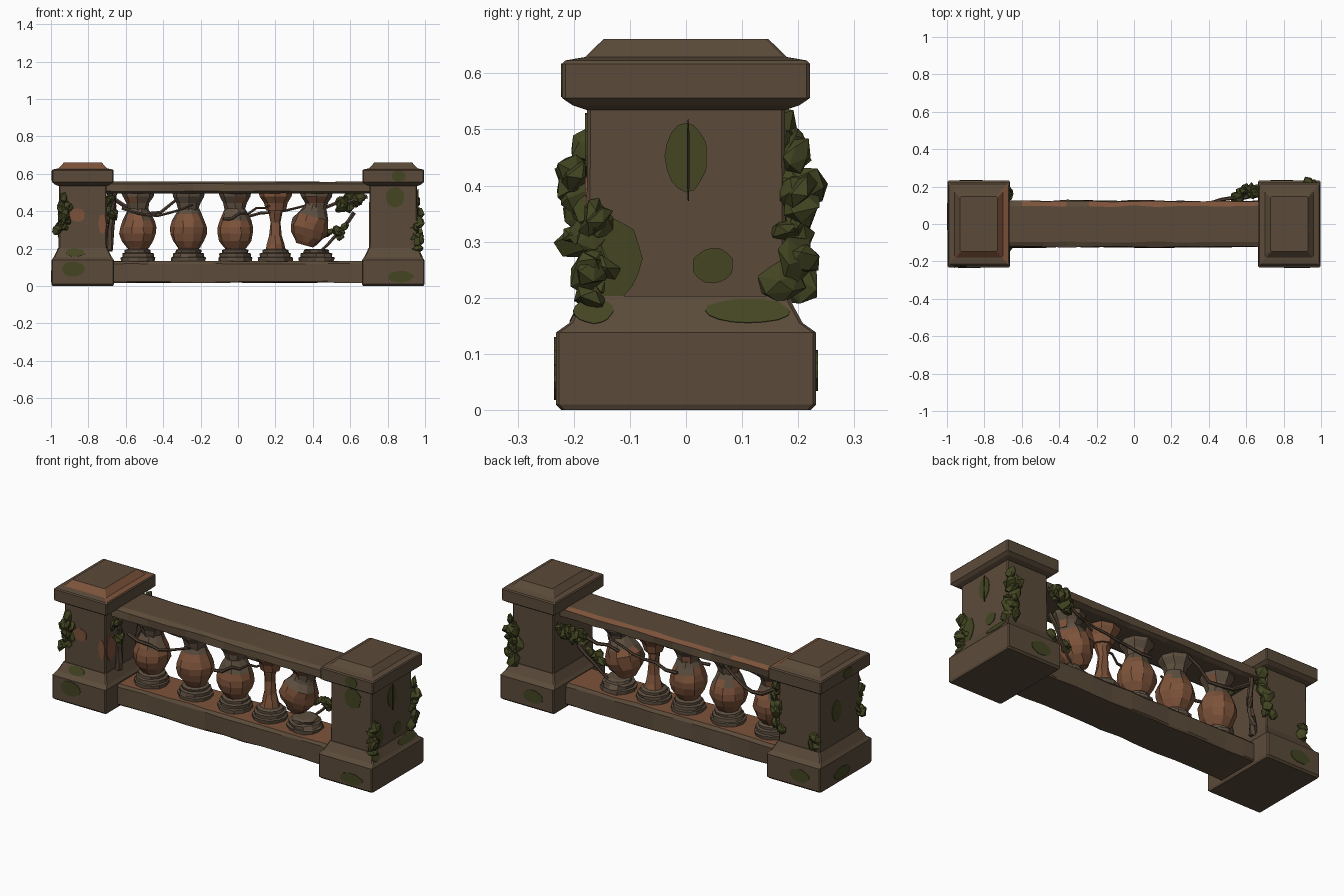
import bpy, bmesh, math, random
from mathutils import Vector, Matrix, Euler

if "Cube" in bpy.data.objects:
    bpy.data.objects.remove(bpy.data.objects["Cube"])

random.seed(7)
U = random.uniform


def material(name, *rgb):
    m = bpy.data.materials.new(name)
    m.diffuse_color = (*rgb, 1)
    m.use_nodes = True
    m.node_tree.nodes["Principled BSDF"].inputs["Base Color"].default_value = m.diffuse_color
    return m


STONE = material("brown stone", .105, .070, .042)
CLAY = material("worn orange clay", .205, .086, .043)
PALE = material("greyish stone", .112, .079, .052)
MOSS = material("moss green", .056, .060, .016)
VINE = material("vine bark", .085, .056, .036)
CRACK = material("dark crack", .016, .011, .008)


def finish(name, bm, mats, rule=None):
    bmesh.ops.recalc_face_normals(bm, faces=bm.faces)
    bm.normal_update()
    if rule:
        for f in bm.faces:
            f.material_index = rule(f)
    me = bpy.data.meshes.new(name)
    bm.to_mesh(me)
    bm.free()
    for m in mats:
        me.materials.append(m)
    ob = bpy.data.objects.new(name, me)
    bpy.context.collection.objects.link(ob)
    return ob


def skin(bm, rings):
    """Bridge a list of point rings and cap both ends."""
    vs = [[bm.verts.new(p) for p in r] for r in rings]
    n = len(vs[0])
    for a, b in zip(vs, vs[1:]):
        for i in range(n):
            j = (i + 1) % n
            bm.faces.new((a[i], a[j], b[j], b[i]))
    bm.faces.new(vs[0][::-1])
    bm.faces.new(vs[-1])


def circle(n, rx, ry):
    return [(rx * math.cos(math.tau * i / n), ry * math.sin(math.tau * i / n)) for i in range(n)]


def rect_stack(name, cx, levels, mats, rule=None, c=.006):
    """Chamfered rectangles stacked along z: (z, half x, half y)."""
    bm, rings = bmesh.new(), []
    for z, hx, hy in levels:
        quarter = ((1, 1, 1), (-1, 1, 0), (-1, -1, 1), (1, -1, 0))
        ring = []
        for sx, sy, along_y_first in quarter:
            a, b = (sx * hx, sy * (hy - c)), (sx * (hx - c), sy * hy)
            ring += [a, b] if along_y_first else [b, a]
        rings.append([(cx + x, y, z) for x, y in ring])
    skin(bm, rings)
    return finish(name, bm, mats, rule)


def rail(name, half, mats, rule):
    """Worn beam along x; half is one side of the section as (y, z), bottom to top."""
    section = half + [(-y, z) for y, z in reversed(half)]
    bm = bmesh.new()
    skin(bm, [[(.12 * k, y + U(-.005, .005), z + U(-.002, .002)) for y, z in section]
              for k in range(-6, 7)])
    return finish(name, bm, mats, rule)


def lathe(name, x, profile, mats, rule=None, n=10, wear=.004, tilt=0):
    bm = bmesh.new()
    skin(bm, [[(px + U(-wear, wear), py + U(-wear, wear), z) for px, py in circle(n, r, r)]
              for r, z in profile])
    bm.transform(Matrix.Translation((x, 0, .13 * tilt)) @ Matrix.Rotation(tilt, 4, 'Y'))
    return finish(name, bm, mats, rule)


def vine(name, start, end, sag, r):
    """Tapered twig from start to end with a sag and a random wobble."""
    a, b = Vector(start), Vector(end)
    pts = [a.lerp(b, k / 6) + Vector((0, U(-.01, .01), U(-.01, .01) - sag * math.sin(math.pi * k / 6)))
           for k in range(7)]
    bm, rings = bmesh.new(), []
    for k, p in enumerate(pts):
        t = (pts[min(k + 1, 6)] - pts[max(k - 1, 0)]).to_track_quat('Z', 'Y')
        rr = r * (1 - k / 15)
        rings.append([p + t @ Vector((x, y, 0)) for x, y in circle(6, rr, rr)])
    skin(bm, rings)
    return finish(name, bm, [VINE])


def ivy(name, start, end, count, size=.042):
    """Chunky faceted leaves scattered from start to end."""
    a, b = Vector(start), Vector(end)
    bm = bmesh.new()
    for i in range(count):
        p = a.lerp(b, i / (count - 1)) + Vector([U(-.02, .02) for _ in range(3)])
        s = size * U(.75, 1.1)
        m = (Matrix.Translation(p) @ Euler([U(0, math.tau) for _ in range(3)]).to_matrix().to_4x4()
             @ Matrix.Diagonal((s, s * .85, s * .5, 1)))
        for v in bmesh.ops.create_icosphere(bm, subdivisions=1, radius=1, matrix=m)['verts']:
            v.co += Vector([U(-.13, .13) * s for _ in range(3)])
    return finish(name, bm, [MOSS])


def patch(name, side, face, u, z, ru, rv, mat=MOSS, lift=0):
    """Thin oval plate on a pillar face; face is '+x', '-x', '+y' or '-y'."""
    s = 1 if face[0] == '+' else -1
    dx, dy = ((.168, .232) if z < .15 else (.144, .195) if z < .2
              else (.129, .177) if z < .54 else (.165, .220))
    up = .47 if .15 < z < .2 else 0
    if face[1] == 'x':
        at, nrm = (side * .83 + s * (dx + lift), u, z), (s, 0, up)
    else:
        at, nrm = (side * .83 + u, s * (dy + lift), z), (0, s, up)
    bm = bmesh.new()
    out = [(x * k, y * k) for x, y in circle(16, ru, rv) for k in [U(.95, 1.06)]]
    skin(bm, [[(x, y, h) for x, y in out] for h in (-.003, .003)])
    bm.transform(Matrix.Translation(at) @ Vector(nrm).to_track_quat('Z', 'Y').to_matrix().to_4x4())
    return finish(name, bm, [mat])


def cap_wear(f):
    """Left cap: bare clay on the front slope and along the inner edge."""
    p, nrm = f.calc_center_median(), f.normal
    return int(p.x < 0 and p.z > .622 and nrm.z < .999
               and (nrm.y < -.3 or p.x > -.74))


# pillars: plinth, shaft, cap and raised top
for side, label in ((-1, "left"), (1, "right")):
    cx = side * .83
    rect_stack(label + "_pillar_base", cx, [
        (0, .162, .222), (.01, .167, .232), (.138, .167, .232),
        (.155, .155, .208), (.203, .132, .182)], [STONE])
    rect_stack(label + "_pillar_shaft", cx, [(.19, .129, .178), (.545, .128, .176)], [STONE])
    rect_stack(label + "_pillar_cap", cx, [
        (.535, .13, .178), (.543, .15, .202), (.556, .165, .221), (.617, .165, .221),
        (.623, .16, .215), (.629, .13, .18), (.661, .1, .147)], [STONE, CLAY], cap_wear)

# rails between the pillars
rail("bottom_rail", [(.12, .017), (.125, .025), (.122, .118), (.108, .133)],
     [STONE, CLAY], lambda f: int(f.normal.z > .85))
rail("top_rail", [(.1, .495), (.122, .506), (.122, .546), (.095, .558)], [STONE, CLAY],
     lambda f: int(.2 < f.normal.z < .96 and f.normal.y > 0 and random.random() < .55))

# balusters: round foot, egg-shaped body, flared head
FOOT = [(.09, .125), (.092, .152), (.084, .156), (.084, .174), (.07, .178), (.07, .192), (.055, .198)]
BODY = [(.048, .19), (.06, .206), (.084, .24), (.097, .28), (.097, .315), (.086, .35),
        (.068, .385), (.054, .415)]
HEAD = [(.053, .405), (.062, .445), (.084, .478), (.088, .502)]
STUMP = [(.055, .19), (.042, .225), (.03, .27), (.028, .34), (.036, .39), (.05, .42)]


def worn(f):
    return int(f.calc_center_median().z + U(-.03, .03) > .365)


for i, x in enumerate((-.535, -.265, -.015, .2, .42)):
    n = str(i + 1)
    lathe("baluster_foot_" + n, x, FOOT, [PALE], n=12, wear=.008 if i == 4 else .003)
    lathe("baluster_head_" + n, x, HEAD, [PALE, CLAY],
          lambda f: int(i == 3 or random.random() < .15), n=8)
    if i == 3:
        lathe("broken_baluster_core", x, STUMP, [CLAY], n=8, wear=.006)
    elif i == 4:
        lathe("tilted_baluster_body", x - .115, BODY, [CLAY, PALE], worn, wear=.008, tilt=.27)
    else:
        lathe("baluster_body_" + n, x, BODY, [CLAY, PALE], worn)

# broken struts on the stump
for s, label in ((-1, "left"), (1, "right")):
    vine("stump_strut_" + label, (.2, 0, .4), (.2 + s * .08, 0, .5), .01, .017)

# vines: twigs through the rails and trunks up the left pillar
vine("twig_back_left", (-.68, .1, .48), (-.28, .08, .49), .1, .013)
vine("twig_front_left", (-.62, -.09, .41), (-.24, -.08, .44), .04, .01)
vine("twig_middle", (-.08, -.1, .35), (.19, -.03, .44), 0, .009)
vine("twig_back_middle", (-.02, .1, .37), (.4, .1, .44), .01, .01)
vine("twig_back_right", (.69, .16, .48), (.35, .1, .4), 0, .013)
vine("twig_loop", (.62, .1, .4), (.45, .05, .2), .02, .012)
for s in (-1, 1):
    vine("trunk_left_" + ("front" if s < 0 else "back"),
         (-.69, s * .08, .19), (-.66, s * .1, .5), 0, .021)

# ivy on the pillar corners and the rail ends
ivy("ivy_left_front", (-.95, -.175, .29), (-.92, -.185, .45), 13, .045)
ivy("ivy_left_inner_front", (-.68, -.12, .39), (-.67, -.08, .52), 7, .036)
ivy("ivy_left_inner_back", (-.71, .19, .28), (-.67, .17, .5), 11)
ivy("ivy_left_outer_back", (-.93, .175, .21), (-.93, .175, .3), 6, .036)
ivy("ivy_right_back", (.945, .185, .23), (.94, .195, .44), 15, .046)
ivy("ivy_right_front", (.955, -.17, .2), (.95, -.155, .35), 12)
ivy("ivy_right_inner", (.65, .18, .48), (.55, .15, .43), 16)
ivy("ivy_right_low", (.47, .05, .27), (.57, .03, .3), 8, .036)

# moss on the right pillar
patch("moss_side_high", 1, '+x', 0, .452, .037, .062)
patch("moss_side_low", 1, '+x', .048, .257, .036, .032)
patch("moss_side_ledge", 1, '+x', .11, .176, .075, .024)
patch("moss_side_ledge_corner", 1, '+x', -.165, .176, .035, .024)
patch("moss_side_corner", 1, '+x', -.13, .27, .05, .07)
patch("moss_front_shaft", 1, '-y', .01, .475, .05, .055)
patch("moss_front_cap", 1, '-y', .03, .587, .038, .03)
# moss on the left pillar
patch("moss_end_shaft", -1, '-x', .03, .38, .04, .06)
patch("moss_end_cap", -1, '-x', -.02, .588, .04, .026)
patch("moss_left_ledge", -1, '-y', -.04, .178, .05, .024)
patch("moss_left_base", -1, '-y', -.05, .09, .06, .04)
# moss low on both bases and on the back faces
for s in (-1, 1):
    patch("moss_back_base_" + str(s), s, '+y', -.04, .07, .06, .035)
    patch("moss_base_" + str(s), s, '-y' if s > 0 else '-x', .04, .05, .07, .03)
# bare clay and a crack
patch("clay_front", -1, '-y', -.03, .38, .042, .035, CLAY)
patch("clay_edge", -1, '-y', .105, .33, .02, .055, CLAY)
patch("clay_inner", -1, '+x', -.13, .33, .04, .07, CLAY)
patch("crack_side", 1, '+x', .004, .445, .0025, .075, CRACK, .003)
